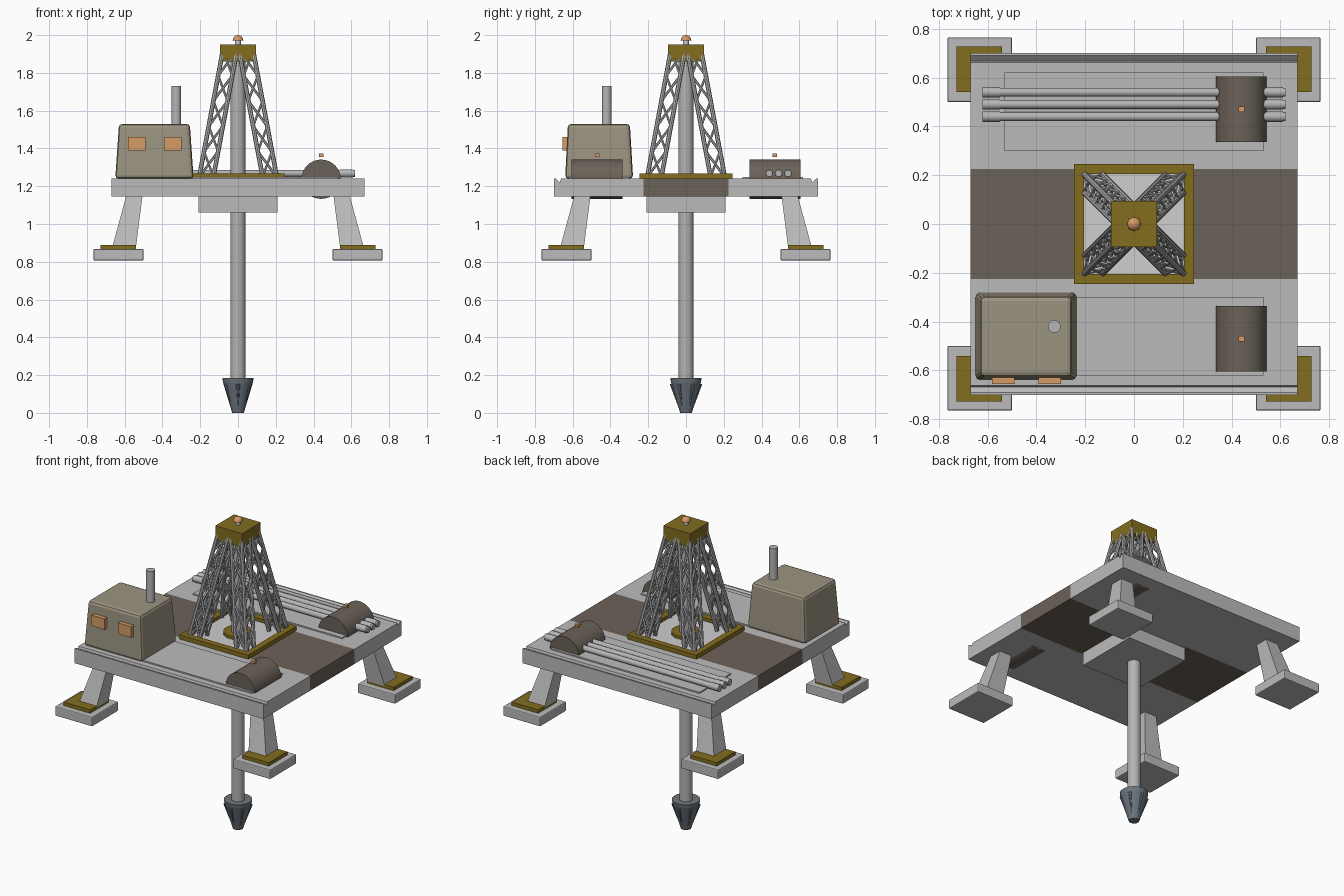
import bpy, bmesh, math
from mathutils import Vector

cube = bpy.data.objects.get("Cube")
if cube:
    bpy.data.objects.remove(cube)


def material(name, r, g, b):
    m = bpy.data.materials.new(name)
    m.use_nodes = True
    m.diffuse_color = (r, g, b, 1)
    m.node_tree.nodes["Principled BSDF"].inputs["Base Color"].default_value = (r, g, b, 1)
    return m


GREY = material("deck grey", .50, .50, .50)
LIGHT = material("light grey", .62, .62, .62)
STEEL = material("pipe steel", .46, .46, .46)
OCHRE = material("ochre", .23, .155, .014)
TAN = material("cabin tan", .33, .295, .22)
BROWN = material("dark brown", .148, .122, .098)
ORANGE = material("lamp orange", .68, .33, .13)
BLUE = material("bit blue grey", .15, .18, .21)


def finish(name, bm, mat, smooth=False):
    bmesh.ops.recalc_face_normals(bm, faces=bm.faces)
    me = bpy.data.meshes.new(name)
    bm.to_mesh(me)
    bm.free()
    ob = bpy.data.objects.new(name, me)
    bpy.context.collection.objects.link(ob)
    me.materials.append(mat)
    if smooth:
        bpy.ops.object.select_all(action="DESELECT")
        ob.select_set(True)
        bpy.context.view_layer.objects.active = ob
        bpy.ops.object.shade_smooth_by_angle(angle=math.radians(35))
    return ob


def loft(name, lower, upper, mat, bevel=0):
    """Solid between two level rectangles, each given as (x0, x1, y0, y1, z)."""
    bm = bmesh.new()
    rings = [[bm.verts.new((x, y, z)) for x, y in ((a, c), (b, c), (b, d), (a, d))]
             for a, b, c, d, z in (lower, upper)]
    for ring in rings:
        bm.faces.new(ring)
    for i in range(4):
        j = (i + 1) % 4
        bm.faces.new((rings[0][i], rings[0][j], rings[1][j], rings[1][i]))
    ob = finish(name, bm, mat)
    if bevel:
        mod = ob.modifiers.new("Bevel", "BEVEL")
        mod.width, mod.segments = bevel, 2
    return ob


def box(name, x0, x1, y0, y1, z0, z1, mat, bevel=0):
    return loft(name, (x0, x1, y0, y1, z0), (x0, x1, y0, y1, z1), mat, bevel)


def add_tube(bm, a, b, r1, r2=None, sides=8):
    a, b = Vector(a), Vector(b)
    made = bmesh.ops.create_cone(bm, cap_ends=True, segments=sides, radius1=r1,
                                 radius2=r1 if r2 is None else r2, depth=(b - a).length)
    turn = (b - a).to_track_quat("Z", "Y").to_matrix().to_4x4()
    turn.translation = (a + b) / 2
    bmesh.ops.transform(bm, matrix=turn, verts=made["verts"])


def tube(name, a, b, r, mat, r2=None, sides=32):
    bm = bmesh.new()
    add_tube(bm, a, b, r, r2, sides)
    return finish(name, bm, mat, True)


def span(s, a, b):
    """Interval a..b, mirrored when s is negative."""
    return sorted((s * a, s * b))


# Deck: two edge slabs with a drain groove, brown side bays and a grey centre
DECK, UNDER = 1.24, 1.145
for s, side in ((-1, "front"), (1, "back")):
    profile = [(.225, UNDER), (.70, UNDER), (.70, DECK), (.69, DECK),
               (.668, DECK - .02), (.662, DECK), (.225, DECK)]
    bm = bmesh.new()
    face = bm.faces.new([bm.verts.new((-.67, s * y, z)) for y, z in profile])
    new = bmesh.ops.extrude_face_region(bm, geom=[face])["geom"]
    bmesh.ops.translate(bm, vec=(1.34, 0, 0),
                        verts=[v for v in new if isinstance(v, bmesh.types.BMVert)])
    finish(side + "_deck_slab", bm, GREY)
    box(side + "_deck_plate", -.53, .53, *span(s, .30, .62), DECK, DECK + .008, GREY)
for s, side in ((-1, "right"), (1, "left")):
    box(side + "_deck_bay", *span(s, .21, .67), -.225, .225, UNDER, DECK, BROWN)
box("deck_centre", -.21, .21, -.225, .225, UNDER, DECK, GREY)
box("drill_well", -.21, .21, -.21, .21, 1.06, UNDER, GREY)
box("drill_floor", -.21, .21, -.21, .21, DECK, DECK + .006, LIGHT)

# Splayed legs with footings
for sx, lr in ((-1, "right"), (1, "left")):
    for sy, fb in ((-1, "front"), (1, "back")):
        n = fb + "_" + lr
        loft(n + "_leg", (*span(sx, .54, .665), *span(sy, .54, .665), .88),
             (*span(sx, .505, .59), *span(sy, .505, .59), UNDER + .01), GREY)
        box(n + "_foot", *span(sx, .50, .765), *span(sy, .50, .765), .807, .868, GREY, .006)
        box(n + "_foot_plate", *span(sx, .54, .728), *span(sy, .54, .728), .868, .89, OCHRE)

# Tower base frame and collar
for s, side in ((-1, "front"), (1, "back")):
    box(side + "_base_rail", -.245, .245, *span(s, .205, .245), DECK, 1.267, OCHRE)
for s, side in ((-1, "right"), (1, "left")):
    box(side + "_base_rail", *span(s, .205, .245), -.205, .205, DECK, 1.267, OCHRE)
tube("drill_collar", (0, 0, DECK), (0, 0, 1.265), .085, OCHRE)

# Tower: four leaning lattice columns
LOW, HIGH, BAYS = 1.25, 1.92, 5


def chord(sx, sy, ix, iy, t):
    """Point on a column chord; ix and iy choose the outer (0) or inner (1) side."""
    lean = .205 - .125 * t
    return Vector((sx * (lean - .075 * ix), sy * (lean - .075 * iy), LOW + (HIGH - LOW) * t))


for sx, lr in ((-1, "right"), (1, "left")):
    for sy, fb in ((-1, "front"), (1, "back")):
        bm = bmesh.new()
        corners = [(0, 0), (1, 0), (1, 1), (0, 1)]
        for k, c in enumerate(corners):
            add_tube(bm, chord(sx, sy, *c, 0), chord(sx, sy, *c, 1), .012)
            d = corners[(k + 1) % 4]
            for i in range(BAYS):
                for p, q in ((c, d), (d, c)):
                    add_tube(bm, chord(sx, sy, *p, i / BAYS),
                             chord(sx, sy, *q, (i + 1) / BAYS), .007, sides=6)
        finish(fb + "_" + lr + "_tower_column", bm, STEEL, True)
box("tower_cap", -.095, .095, -.095, .095, 1.86, 1.95, OCHRE)

# Beacon
tube("beacon_stem", (0, 0, 1.95), (0, 0, 1.975), .015, LIGHT, sides=16)
bm = bmesh.new()
bmesh.ops.create_uvsphere(bm, u_segments=20, v_segments=12, radius=.028)
bmesh.ops.bisect_plane(bm, geom=bm.verts[:] + bm.edges[:] + bm.faces[:],
                       plane_co=(0, 0, 0), plane_no=(0, 0, 1), clear_inner=True)
bmesh.ops.holes_fill(bm, edges=[e for e in bm.edges if e.is_boundary])
bmesh.ops.translate(bm, vec=(0, 0, 1.972), verts=bm.verts)
finish("beacon_dome", bm, ORANGE, True)

# Drill string and bit
tube("drill_string", (0, 0, .17), (0, 0, 1.9), .039, STEEL)
tube("bit_collar", (0, 0, .16), (0, 0, .185), .079, BLUE, .083)
tube("bit_cone", (0, 0, 0), (0, 0, .16), .031, BLUE, .079)
bm = bmesh.new()
for i in range(6):
    a = math.radians(60 * i + 30)
    add_tube(bm, (.036 * math.cos(a), .036 * math.sin(a), .03),
             (.073 * math.cos(a), .073 * math.sin(a), .155), .004, .013)
finish("bit_ribs", bm, BLUE, True)

# Cabin with windows and chimney
loft("cabin", (-.65, -.235, -.64, -.28, DECK), (-.63, -.255, -.625, -.297, 1.53), TAN, .018)
for x in (-.582, -.392):
    box("cabin_window", x, x + .092, -.655, -.625, 1.39, 1.46, ORANGE)
tube("chimney", (-.327, -.42, 1.5), (-.327, -.42, 1.73), .026, STEEL)

# Storage tanks sunk into the deck, each with a lamp
for s, side in ((-1, "front"), (1, "back")):
    y0, y1 = span(s, .337, .605)
    tube(side + "_tank", (.44, y0, 1.237), (.44, y1, 1.237), .104, BROWN, sides=40)
    box(side + "_tank_lamp", .428, .452, s * .47 - .012, s * .47 + .012, 1.356, 1.372, ORANGE)

# Spare drill pipes with end couplings
for i in range(3):
    y = .44 + .05 * i
    bm = bmesh.new()
    add_tube(bm, (-.62, y, 1.268), (.62, y, 1.268), .018, sides=20)
    for x in (-.62, .54):
        add_tube(bm, (x, y, 1.268), (x + .07, y, 1.268), .021, sides=20)
    finish("spare_pipe", bm, STEEL, True)
